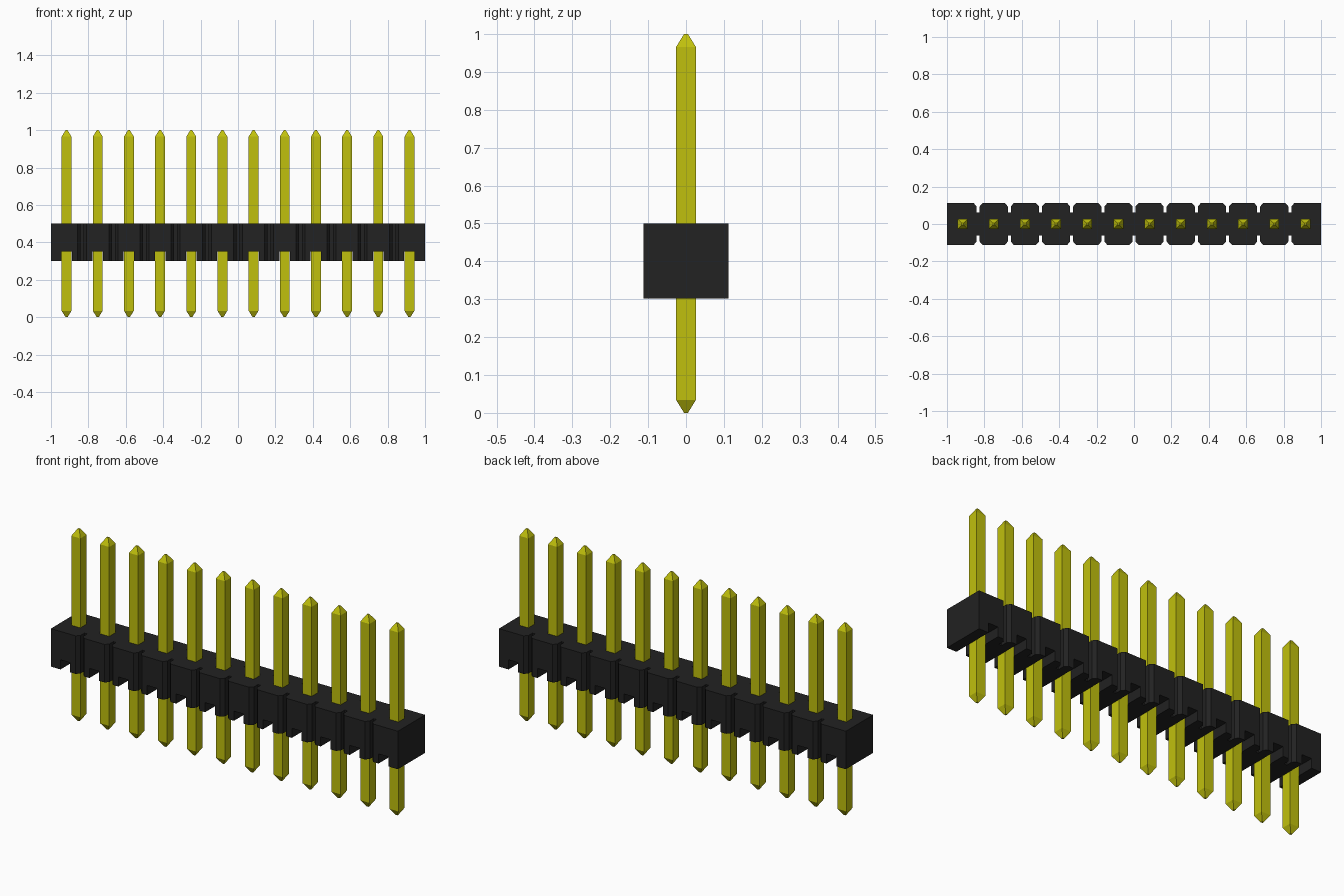
import bpy, bmesh

# Default object
if "Cube" in bpy.data.objects:
    bpy.data.objects.remove(bpy.data.objects["Cube"], do_unlink=True)

COUNT = 12
PITCH = 2 / COUNT
HALF_DEPTH = 0.112
BASE, CHANNEL, TOP = 0.302, 0.352, 0.5
PIN = 0.026


def material(name, rgb):
    mat = bpy.data.materials.new(name)
    mat.use_nodes = True
    mat.diffuse_color = (*rgb, 1)
    mat.node_tree.nodes["Principled BSDF"].inputs["Base Color"].default_value = (*rgb, 1)
    return mat


def mesh_object(name, bm, mat):
    bmesh.ops.recalc_face_normals(bm, faces=bm.faces)
    mesh = bpy.data.meshes.new(name)
    bm.to_mesh(mesh)
    bm.free()
    mesh.materials.append(mat)
    obj = bpy.data.objects.new(name, mesh)
    bpy.context.collection.objects.link(obj)
    return obj


def add_prism(bm, outline, z0, z1):
    face = bm.faces.new([bm.verts.new((x, y, z0)) for x, y in outline])
    top = bmesh.ops.extrude_face_region(bm, geom=[face])["geom"]
    verts = [v for v in top if isinstance(v, bmesh.types.BMVert)]
    bmesh.ops.translate(bm, verts=verts, vec=(0, 0, z1 - z0))


def add_box(bm, x, width, depth, z0, z1):
    w, d = width / 2, depth / 2
    add_prism(bm, [(x - w, -d), (x + w, -d), (x + w, d), (x - w, d)], z0, z1)


black = material("black plastic", (0.016, 0.016, 0.016))
gold = material("yellow gold", (0.53, 0.53, 0.004))
centres = [(i - (COUNT - 1) / 2) * PITCH for i in range(COUNT)]

# Housing plan: chamfered grooves between neighbouring cells, front and back
front = [(-1, -HALF_DEPTH)]
for x in centres[:-1]:
    groove = x + PITCH / 2
    front += [(groove + dx, dy - HALF_DEPTH) for dx, dy in
              [(-0.024, 0), (-0.008, 0.018), (-0.008, 0.05),
               (0.008, 0.05), (0.008, 0.018), (0.024, 0)]]
front.append((1, -HALF_DEPTH))
outline = front + [(x, -y) for x, y in reversed(front)]
bm = bmesh.new()
add_prism(bm, outline, BASE, TOP)
housing = mesh_object("housing", bm, black)

# Cross channels under the housing, one for each pin
bm = bmesh.new()
for x in centres:
    add_box(bm, x, 2 * PIN + 0.004, 0.4, BASE - 0.1, CHANNEL)
cutter = mesh_object("channel_cutter", bm, black)
cutter.hide_render = True
cutter.hide_viewport = True
cut = housing.modifiers.new("channels", "BOOLEAN")
cut.operation = "DIFFERENCE"
cut.solver = "EXACT"
cut.object = cutter

# Square pins with tapered ends
for number, x in enumerate(centres, 1):
    bm = bmesh.new()
    rings = []
    for z, r in [(0, 0.005), (0.034, PIN), (0.966, PIN), (1, 0.005)]:
        rings.append([bm.verts.new((x + a * r, b * r, z))
                      for a, b in [(-1, -1), (1, -1), (1, 1), (-1, 1)]])
    for low, high in zip(rings, rings[1:]):
        for k in range(4):
            j = (k + 1) % 4
            bm.faces.new((low[k], low[j], high[j], high[k]))
    bm.faces.new(rings[0])
    bm.faces.new(rings[-1])
    mesh_object(f"pin_{number}", bm, gold)
